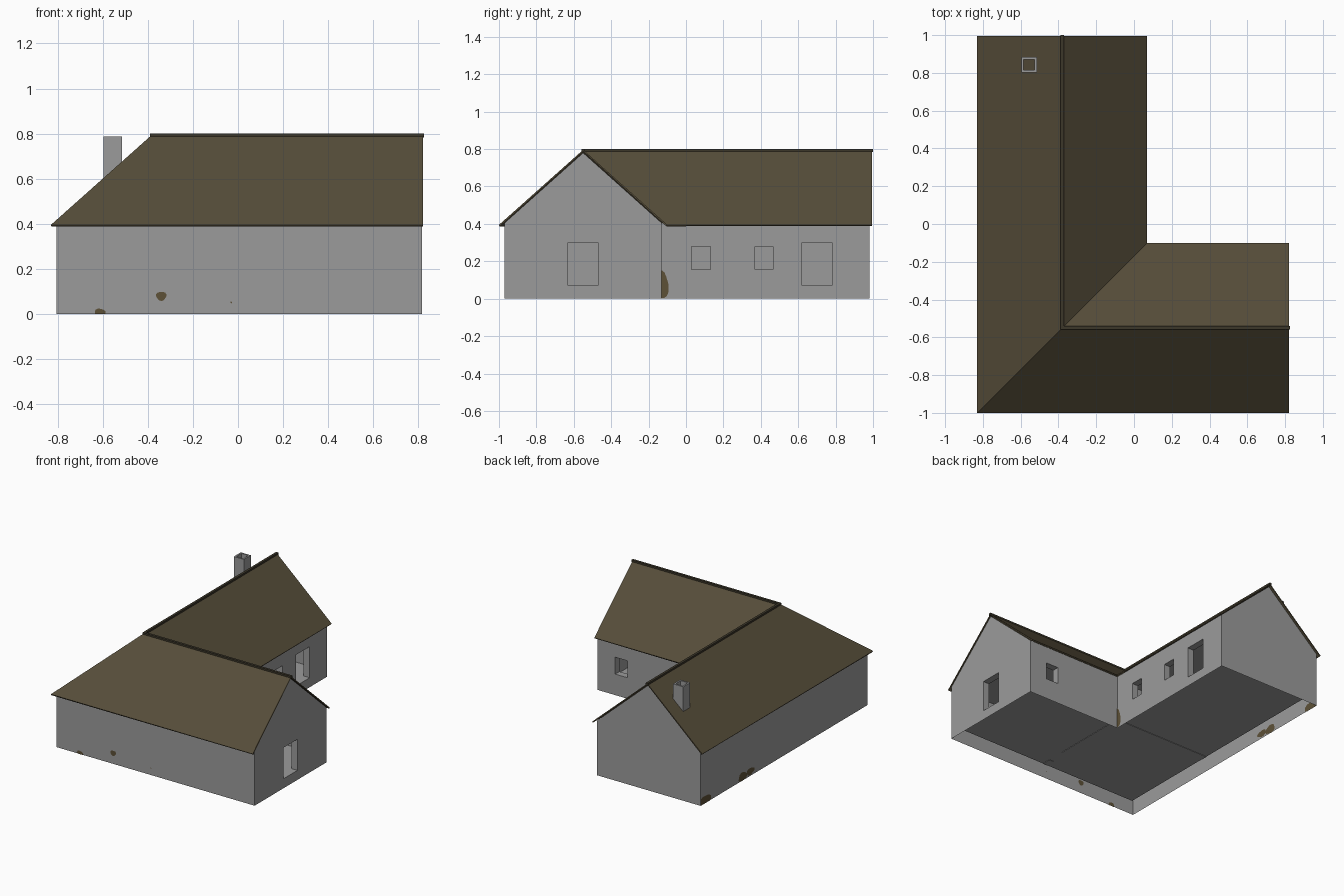
import bpy, bmesh, math
from mathutils import Vector

if "Cube" in bpy.data.objects:
    bpy.data.objects.remove(bpy.data.objects["Cube"])


def material(name, rgb):
    m = bpy.data.materials.new(name)
    m.diffuse_color = (*rgb, 1)
    m.use_nodes = True
    m.node_tree.nodes["Principled BSDF"].inputs["Base Color"].default_value = m.diffuse_color
    return m


GREY = material("grey plaster", (0.33, 0.33, 0.33))
ROOF = material("brown roof", (0.092, 0.074, 0.041))
DARK = material("dark ridge", (0.045, 0.038, 0.023))
DIRT = material("brown dirt", (0.11, 0.082, 0.038))


def face(bm, pts, normal):
    f = bm.faces.new([bm.verts.new(p) for p in pts])
    f.normal_update()
    if f.normal.dot(Vector(normal)) < 0:
        f.normal_flip()


def finish(bm, name, mat):
    bmesh.ops.remove_doubles(bm, verts=bm.verts, dist=1e-5)
    me = bpy.data.meshes.new(name)
    bm.to_mesh(me)
    bm.free()
    me.materials.append(mat)
    ob = bpy.data.objects.new(name, me)
    bpy.context.collection.objects.link(ob)
    return ob


def box(name, lo, hi, mat):
    bm = bmesh.new()
    bmesh.ops.create_cube(bm, size=1)
    for v in bm.verts:
        v.co = [(a + b) / 2 + c * (b - a) for a, b, c in zip(lo, hi, v.co)]
    return finish(bm, name, mat)


def at(axis, c, u, z):
    return (c, u, z) if axis == "x" else (u, c, z)


def panel(bm, axis, c, side, u0, u1, z0, z1, holes):
    """Flat wall on the plane axis = c with rectangular holes."""
    us = sorted({u0, u1, *[h[0] for h in holes], *[h[1] for h in holes]})
    zs = sorted({z0, z1, *[h[2] for h in holes], *[h[3] for h in holes]})
    for a, b in zip(us, us[1:]):
        for s, t in zip(zs, zs[1:]):
            mu, mz = (a + b) / 2, (s + t) / 2
            if any(h[0] < mu < h[1] and h[2] < mz < h[3] for h in holes):
                continue
            face(bm, [at(axis, c, *p) for p in ((a, s), (b, s), (b, t), (a, t))],
                 at(axis, side, 0, 0))


def reveal(bm, axis, c, d, h):
    """Four sides of an opening between the planes c and d."""
    a, b, s, t = h
    mid = Vector(at(axis, c, (a + b) / 2, (s + t) / 2))
    ring = [(a, s), (b, s), (b, t), (a, t)]
    for p, q in zip(ring, ring[1:] + ring[:1]):
        pts = [at(axis, c, *p), at(axis, c, *q), at(axis, d, *q), at(axis, d, *p)]
        face(bm, pts, mid - (Vector(pts[0]) + Vector(pts[1])) / 2)


# House outline, levels and wall thickness
XL, XM, XR = -0.805, 0.04, 0.815
YF, YM, YB = -0.97, -0.13, 0.98
TOP, PEAK, FLOOR, CEIL, T = 0.405, 0.78, 0.07, 0.375, 0.05
RX, RY = -0.38, -0.55

# Walls: axis, plane, outward side, outer span, inner span, openings
walls = [
    ("y", YF, -1, XL, XR, XL + T, XR - T, []),
    ("x", XL, -1, YF, YB, YF + T, YB - T, []),
    ("y", YB, 1, XL, XM, XL + T, XM - T, []),
    ("x", XR, 1, YF, YM, YF + T, YM - T, [(-0.63, -0.47, FLOOR, 0.30)]),
    ("y", YM, 1, XM, XR, XM - T, XR - T, [(0.57, 0.67, 0.155, 0.28)]),
    ("x", XM, 1, YM, YB, YM - T, YB - T, [(0.03, 0.13, 0.155, 0.28),
                                          (0.37, 0.465, 0.155, 0.28),
                                          (0.62, 0.78, FLOOR, 0.30)]),
]
bm = bmesh.new()
for axis, c, side, u0, u1, i0, i1, holes in walls:
    d = c - side * T
    panel(bm, axis, c, side, u0, u1, 0, TOP, holes)
    panel(bm, axis, d, -side, i0, i1, FLOOR, CEIL, holes)
    for h in holes:
        reveal(bm, axis, c, d, h)
# Gable triangles
face(bm, [(XR, YF, TOP), (XR, YM, TOP), (XR, RY, PEAK)], (1, 0, 0))
face(bm, [(XL, YB, TOP), (XM, YB, TOP), (RX, YB, PEAK)], (0, 1, 0))
finish(bm, "walls", GREY)

# Floor and ceiling of the rooms
ell = [(XL + T, YF + T), (XR - T, YF + T), (XR - T, YM - T),
       (XM - T, YM - T), (XM - T, YB - T), (XL + T, YB - T)]
for name, z, up in (("floor", FLOOR, 1), ("ceiling", CEIL, -1)):
    bm = bmesh.new()
    face(bm, [(x, y, z) for x, y in ell], (0, 0, up))
    finish(bm, name, GREY)

# Partition walls with a doorway in the second
low = FLOOR - 0.003
box("partition_main", (XL + T, YM - T, low), (XM - T, YM, CEIL), GREY)
box("partition_wing_a", (0, -0.72, low), (XM, YM - T, CEIL), GREY)
box("partition_wing_b", (0, YF + T, low), (XM, -0.85, CEIL), GREY)

# Roof: four slopes meeting in two ridges, one hip and one valley
E, R = 0.395, 0.796
x0, x1, x2, y0, y1, y2 = -0.83, 0.07, 0.82, -1.0, -0.10, 0.995
P = (RX, RY, R)
G = (RX, y2, R)
C = (x2, RY, R)
bm = bmesh.new()
face(bm, [(x0, y0, E), (x2, y0, E), C, P], (0, 0, 1))
face(bm, [(x0, y0, E), P, G, (x0, y2, E)], (0, 0, 1))
face(bm, [(x1, y1, E), (x1, y2, E), G, P], (0, 0, 1))
face(bm, [(x1, y1, E), (x2, y1, E), C, P], (0, 0, 1))
roof = finish(bm, "roof", ROOF)
mod = roof.modifiers.new("thickness", "SOLIDIFY")
mod.thickness = 0.009
mod.offset = -1

# Ridge caps
box("ridge_main", (RX - 0.009, RY - 0.009, R - 0.012), (RX + 0.009, 1.0, 0.801), DARK)
box("ridge_wing", (RX + 0.009, RY - 0.009, R - 0.012), (0.825, RY + 0.009, 0.801), DARK)

# Chimney: square tube, open at the top
bm = bmesh.new()
cx, cy = -0.555, 0.843
rings = []
for r, z in ((0.041, 0.5), (0.041, 0.787), (0.029, 0.787), (0.029, 0.6)):
    rings.append([bm.verts.new((cx + r * sx, cy + r * sy, z))
                  for sx, sy in ((-1, -1), (1, -1), (1, 1), (-1, 1))])
for a, b in zip(rings, rings[1:]):
    for i in range(4):
        j = (i + 1) % 4
        bm.faces.new((a[i], a[j], b[j], b[i]))
bm.faces.new(rings[-1])
finish(bm, "chimney", GREY)

# Dirt patches: thin uneven discs on the walls, cut off at the ground and corners
patches = [("y", YF, -0.34, 0.08, 0.023, 0.02, XL, XR),
           ("y", YF, -0.612, 0.005, 0.024, 0.02, XL, XR),
           ("y", YF, -0.03, 0.052, 0.004, 0.004, XL, XR),
           ("x", XM, -0.13, 0.07, 0.037, 0.075, YM, YB),
           ("x", XL, 0.49, 0.03, 0.05, 0.032, YF, YB),
           ("x", XL, 0.40, 0.035, 0.045, 0.025, YF, YB),
           ("x", XL, 0.93, 0.01, 0.07, 0.05, YF, YB)]
for n, (axis, c, u, z, ru, rz, lo, hi) in enumerate(patches):
    bm = bmesh.new()
    outline = []
    for k in range(16):
        t = math.tau * k / 16
        w = 1 + 0.1 * math.sin(3 * t + n)
        outline.append((min(max(u + ru * w * math.cos(t), lo), hi),
                        max(z + rz * w * math.sin(t), 0)))
    for off in (-0.002, 0.002):
        face(bm, [at(axis, c + off, *p) for p in outline], at(axis, off, 0, 0))
    finish(bm, f"dirt_patch_{n + 1}", DIRT)
